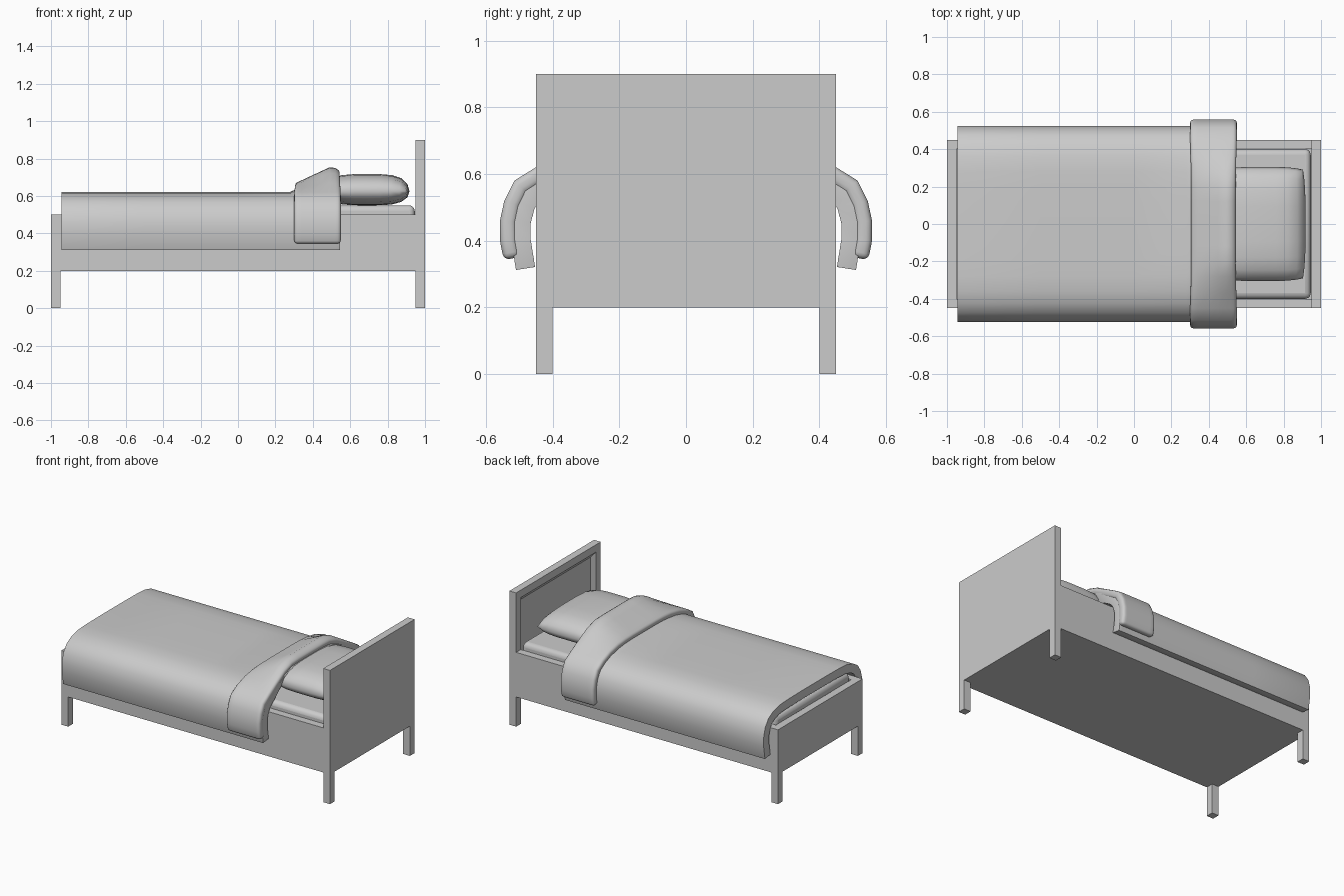
import bpy, bmesh, math

if "Cube" in bpy.data.objects:
    bpy.data.objects.remove(bpy.data.objects["Cube"])


def finish(name, bm, smooth=None):
    bmesh.ops.recalc_face_normals(bm, faces=bm.faces[:])
    me = bpy.data.meshes.new(name)
    bm.to_mesh(me)
    bm.free()
    ob = bpy.data.objects.new(name, me)
    bpy.context.collection.objects.link(ob)
    if smooth:
        bpy.ops.object.select_all(action='DESELECT')
        ob.select_set(True)
        bpy.context.view_layer.objects.active = ob
        bpy.ops.object.shade_smooth_by_angle(angle=math.radians(smooth))
    return ob


def box_mesh(x, y, z):
    bm = bmesh.new()
    bmesh.ops.create_cube(bm, size=1)
    for v in bm.verts:
        v.co = [(lo + hi) / 2 + c * (hi - lo) for c, (lo, hi) in zip(v.co, (x, y, z))]
    return bm


def box(name, x, y, z):
    return finish(name, box_mesh(x, y, z))


# Frame: floor panel, footboard, side rails and legs
box("bed_base", (-0.95, 0.95), (-0.40, 0.40), (0.20, 0.25))
box("footboard", (-1, -0.95), (-0.45, 0.45), (0.20, 0.50))
for side, y in (("front", (-0.45, -0.40)), ("back", (0.40, 0.45))):
    box(side + "_side_rail", (-0.95, 0.95), y, (0.20, 0.50))
    box(side + "_foot_leg", (-1, -0.95), y, (0, 0.20))
    box(side + "_head_leg", (0.95, 1), y, (0, 0.20))

# Headboard with a recessed panel facing the mattress
bm = box_mesh((0.95, 1), (-0.45, 0.45), (0.20, 0.90))
bm.normal_update()
inner = [f for f in bm.faces if f.normal.x < -0.9]
bmesh.ops.inset_region(bm, faces=inner, thickness=0.07)
bmesh.ops.inset_region(bm, faces=inner, thickness=0.04, depth=-0.02)
finish("headboard", bm)

# Mattress
mattress = finish("mattress", box_mesh((-0.945, 0.945), (-0.40, 0.40), (0.25, 0.55)), 60)
mod = mattress.modifiers.new("Bevel", 'BEVEL')
mod.width, mod.segments = 0.03, 3

# Pillow: two puffed grids joined at the rim
bm = bmesh.new()
bmesh.ops.create_grid(bm, x_segments=10, y_segments=10, size=1)
geom = bmesh.ops.duplicate(bm, geom=bm.verts[:] + bm.edges[:] + bm.faces[:])["geom"]
lower = {g for g in geom if isinstance(g, bmesh.types.BMVert)}
for v in bm.verts:
    u, w = (math.sin(c * math.pi / 2) for c in v.co[:2])
    puff = math.sqrt(max(0, (1 - u ** 4) * (1 - w ** 4)))
    height = -0.075 if v in lower else 0.092
    v.co = (0.69 + 0.227 * u * (1 - 0.06 * w ** 4),
            0.305 * w * (1 - 0.05 * u ** 4), 0.625 + height * puff)
bmesh.ops.remove_doubles(bm, verts=bm.verts[:], dist=0.0005)
finish("pillow", bm, 80)


def hump(x, y):
    # Rise of the covers over the pillow
    along = max(0, min(1, (x - 0.28) / 0.21)) - max(0, x - 0.515) * 7
    across = max(0, min(1, (0.46 - abs(y)) / 0.28))
    return 0.097 * along * across * across * (3 - 2 * across)


def cover(name, half, stations, thickness, radius):
    # Arched sheet draped over the mattress
    profile = [(-y, z) for y, z in reversed(half[1:])] + half
    bm = bmesh.new()
    rows = [[bm.verts.new((x, y, z + hump(x, y))) for y, z in profile] for x in stations]
    for a, b in zip(rows, rows[1:]):
        for i in range(len(a) - 1):
            bm.faces.new((a[i], b[i], b[i + 1], a[i + 1]))
    ob = finish(name, bm, 60)
    if ob.data.polygons[len(profile) // 2].normal.z < 0:
        ob.data.flip_normals()
    mod = ob.modifiers.new("Thickness", 'SOLIDIFY')
    mod.thickness, mod.offset, mod.use_even_offset = thickness, -1, True
    mod = ob.modifiers.new("Soft edges", 'BEVEL')
    mod.width, mod.segments = radius, 3
    mod.limit_method, mod.angle_limit = 'ANGLE', math.radians(50)


# Blanket and its turned-back end
cover("blanket",
      [(0, 0.622), (0.12, 0.622), (0.2, 0.621), (0.28, 0.62), (0.36, 0.615), (0.425, 0.597),
       (0.475, 0.568), (0.508, 0.52), (0.524, 0.46), (0.524, 0.40), (0.51, 0.312)],
      [-0.945, -0.5, 0, 0.28, 0.34, 0.40, 0.45, 0.49, 0.52, 0.545], 0.058, 0.024)
cover("blanket_fold",
      [(0, 0.656), (0.12, 0.656), (0.2, 0.655), (0.28, 0.654), (0.37, 0.645), (0.45, 0.62),
       (0.515, 0.58), (0.545, 0.52), (0.558, 0.46), (0.558, 0.40), (0.547, 0.342)],
      [0.30, 0.34, 0.40, 0.45, 0.49, 0.52, 0.55], 0.05, 0.018)
